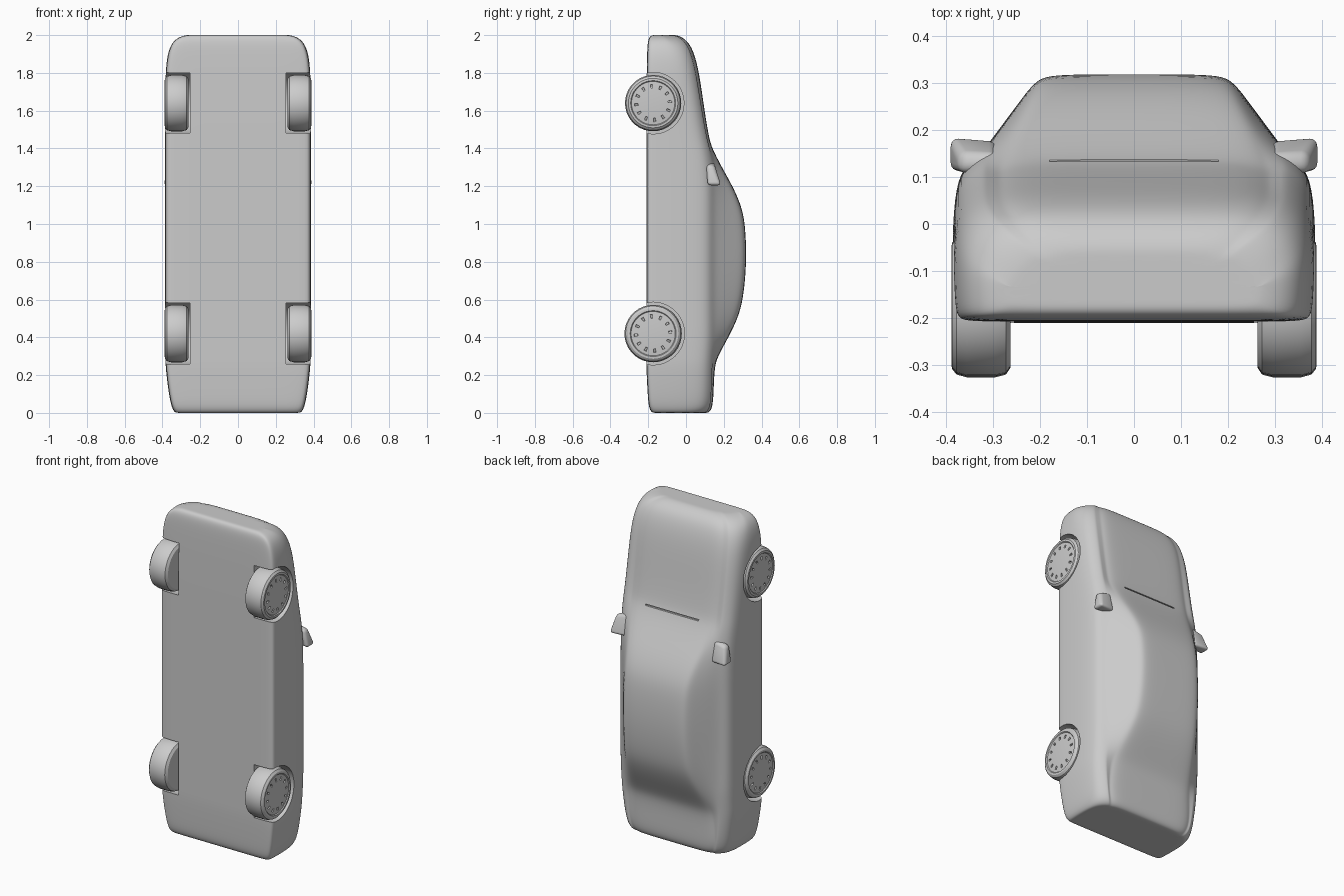
import bpy, bmesh, math
from mathutils import Vector, Matrix

if "Cube" in bpy.data.objects:
    bpy.data.objects.remove(bpy.data.objects["Cube"])

grey = bpy.data.materials.new("plain_grey")
grey.use_nodes = True
COLOR = (0.6, 0.6, 0.6, 1)
grey.diffuse_color = COLOR
bsdf = next(n for n in grey.node_tree.nodes if n.type == 'BSDF_PRINCIPLED')
bsdf.inputs["Base Color"].default_value = COLOR


def make(name, bm):
    bmesh.ops.recalc_face_normals(bm, faces=bm.faces[:])
    me = bpy.data.meshes.new(name)
    bm.to_mesh(me)
    bm.free()
    me.materials.append(grey)
    ob = bpy.data.objects.new(name, me)
    bpy.context.scene.collection.objects.link(ob)
    return ob


def activate(ob):
    bpy.ops.object.select_all(action='DESELECT')
    ob.select_set(True)
    bpy.context.view_layer.objects.active = ob


def apply_mod(ob, kind, **settings):
    activate(ob)
    m = ob.modifiers.new(kind.lower(), kind)
    for k, v in settings.items():
        setattr(m, k, v)
    bpy.ops.object.modifier_apply(modifier=m.name)


def smooth(ob, angle):
    activate(ob)
    bpy.ops.object.shade_smooth_by_angle(angle=math.radians(angle))


# Body stations along z: height, half width, floor y, belt y, top y, roof edge x
STATIONS = [
    (0.00, .335, -.180, .105, .120, .25),
    (0.025, .352, -.197, .128, .140, .27),
    (0.10, .368, -.203, .135, .146, .29),
    (0.24, .385, -.210, .138, .150, .28),
    (0.30, .386, -.210, .142, .168, .27),
    (0.40, .387, -.210, .150, .225, .245),
    (0.50, .387, -.210, .150, .274, .225),
    (0.60, .387, -.210, .150, .303, .215),
    (0.80, .387, -.210, .150, .322, .210),
    (1.00, .387, -.210, .150, .314, .210),
    (1.10, .387, -.210, .150, .292, .217),
    (1.20, .387, -.210, .148, .247, .235),
    (1.30, .387, -.210, .142, .190, .260),
    (1.40, .387, -.210, .125, .138, .280),
    (1.46, .387, -.210, .110, .121, .280),
    (1.60, .387, -.210, .085, .098, .280),
    (1.80, .386, -.208, .052, .070, .280),
    (1.90, .375, -.206, .026, .045, .270),
    (1.96, .352, -.203, -.002, .016, .250),
    (1.99, .315, -.195, -.035, -.022, .215),
    (2.00, .275, -.180, -.065, -.052, .180),
]


def section(z, w, b, belt, top, rx):
    """Closed ring of one body cross-section."""
    edge = Vector((rx, top - .014))
    sill = Vector((w - .062, belt))
    half = [(w * .5, b), (w - .03, b), (w - .008, b + .008), (w - .003, b + .04),
            (w, (b + belt) / 2), (w - .008, belt - .065), (w - .030, belt - .024),
            sill, sill.lerp(edge, .3), sill.lerp(edge, .7), edge,
            (rx - .03, top - .002), (rx * .5, top)]
    ring = [(0, b)] + [tuple(p) for p in half] + [(0, top)]
    ring += [(-p[0], p[1]) for p in reversed(half)]
    return [(x, y, z) for x, y in ring]


bm = bmesh.new()
rings = [[bm.verts.new(p) for p in section(*s)] for s in STATIONS]
for a, b in zip(rings, rings[1:]):
    for i in range(len(a)):
        j = (i + 1) % len(a)
        bm.faces.new((a[i], a[j], b[j], b[i]))
caps = [bm.faces.new(rings[0]), bm.faces.new(rings[-1])]
bmesh.ops.recalc_face_normals(bm, faces=bm.faces[:])
bmesh.ops.inset_individual(bm, faces=caps, thickness=.02)
body = make("car_body", bm)
apply_mod(body, 'SUBSURF', levels=2)

# Wheel arches and the narrow slot below the windscreen
AXLES = {"front": (1.64, -.174, .149), "rear": (.42, -.174, .152)}
bm = bmesh.new()
for z, y, r in AXLES.values():
    for s in (1, -1):
        bmesh.ops.create_cone(
            bm, cap_ends=True, segments=48, radius1=r + .014, radius2=r + .014, depth=.2,
            matrix=Matrix.Translation((s * .355, y, z)) @ Matrix.Rotation(math.pi / 2, 4, 'Y'))
bmesh.ops.create_cube(bm, size=1, matrix=Matrix.Translation((0, .14, 1.415))
                      @ Matrix.Diagonal((.36, .03, .008, 1)))
cutter = make("cutter", bm)
cutter.hide_render = True
apply_mod(body, 'BOOLEAN', object=cutter, operation='DIFFERENCE', solver='EXACT')
bpy.data.objects.remove(cutter)
smooth(body, 35)

# Wheels: turned profile (radius fraction, x) with a ring of small dents
PROFILE = [(0, .262), (.86, .262), (.96, .272), (1, .295), (1, .355), (.96, .377),
           (.88, .387), (.80, .388), (.77, .383), (.68, .384), (.52, .386), (0, .388)]
SEG = 36


def wheel(name, side, z, y, r):
    bm = bmesh.new()
    rows = []
    for f, x in PROFILE:
        n = 1 if f == 0 else SEG
        rows.append([bm.verts.new((side * x, y + r * f * math.cos(math.tau * i / SEG),
                                   z + r * f * math.sin(math.tau * i / SEG)))
                     for i in range(n)])
    dents = []
    for k, (a, b) in enumerate(zip(rows, rows[1:])):
        for i in range(SEG):
            j = (i + 1) % SEG
            ring = [a[i % len(a)], a[j % len(a)], b[j % len(b)], b[i % len(b)]]
            face = bm.faces.new(list(dict.fromkeys(ring)))
            if k == 9 and i % 3 == 0:
                dents.append(face)
    bmesh.ops.recalc_face_normals(bm, faces=bm.faces[:])
    bmesh.ops.inset_individual(bm, faces=dents, thickness=.003, depth=0)
    bmesh.ops.inset_individual(bm, faces=dents, thickness=.002, depth=-.008)
    smooth(make(name, bm), 30)


# Door mirrors: tapered rounded blocks on a narrow foot
def mirror(name, side):
    bm = bmesh.new()
    bmesh.ops.create_cube(bm, size=1)
    for v in bm.verts:
        outer, high, nose = v.co.x > 0, v.co.y > 0, v.co.z > 0
        x = (.372 if nose else .393) if outer else .29
        y = (.188 if outer else .178) if high else (.112 if outer else .125)
        if nose:
            y = .15 if high else .108
        v.co = (side * x, y, (1.31 if outer else 1.33) if nose else 1.205)
    ob = make(name, bm)
    apply_mod(ob, 'BEVEL', width=.018, segments=4, limit_method='NONE')
    smooth(ob, 40)


for label, side in (("left", 1), ("right", -1)):
    mirror(label + "_mirror", side)
    for end, (z, y, r) in AXLES.items():
        wheel(f"{end}_{label}_wheel", side, z, y, r)
